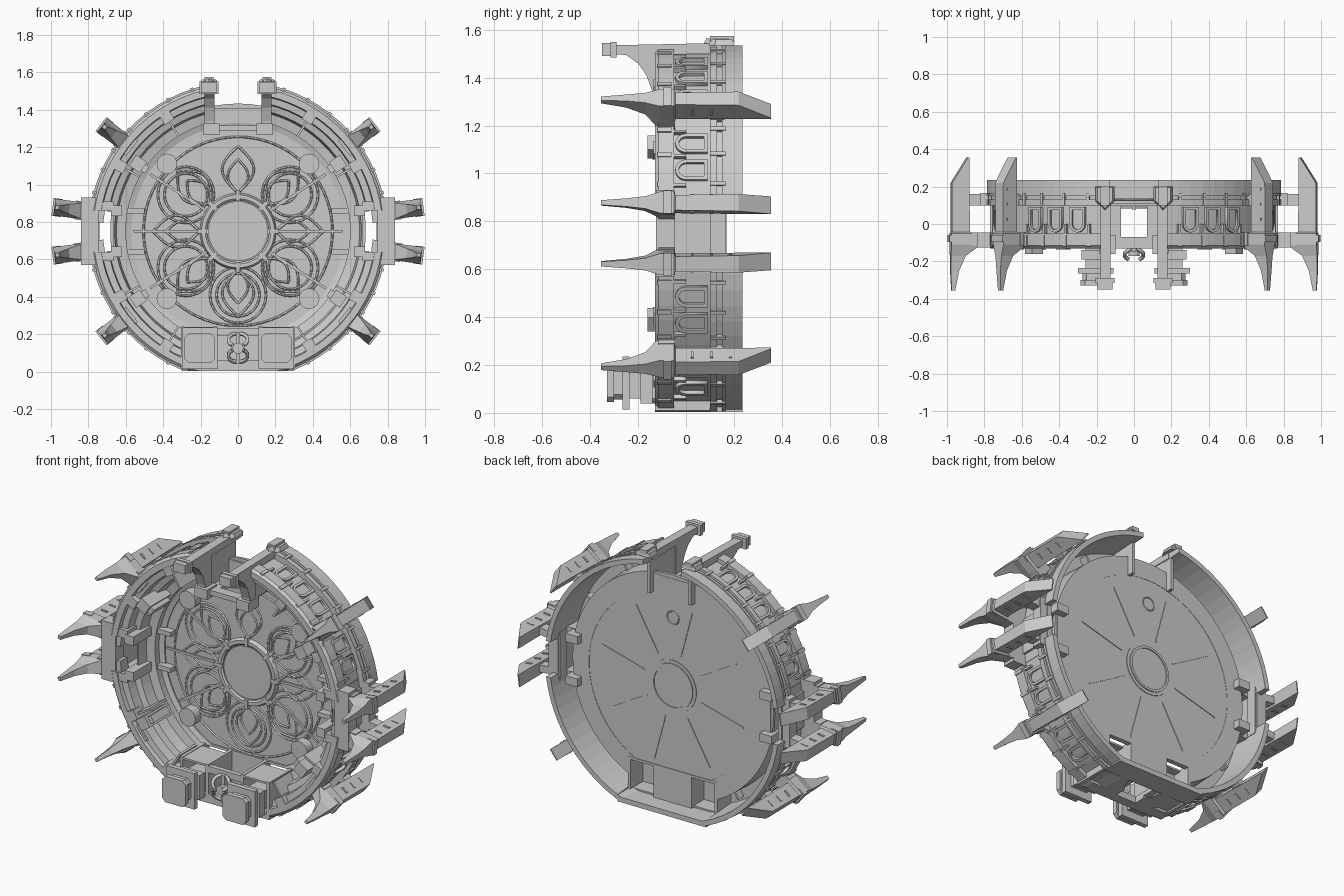
import bpy, bmesh, math
from mathutils import Matrix, Vector

if "Cube" in bpy.data.objects:
    bpy.data.objects.remove(bpy.data.objects["Cube"])

CZ = 0.75  # height of the ring axis


def polar(deg, r, y, t=0.0):
    a = math.radians(deg)
    return Vector((r * math.cos(a) - t * math.sin(a), y, CZ + r * math.sin(a) + t * math.cos(a)))


def loft(bm, rings, closed=False):
    rows = [[bm.verts.new(p) for p in ring] for ring in rings]
    n = len(rows[0])
    pairs = list(zip(rows, rows[1:])) + ([(rows[-1], rows[0])] if closed else [])
    for a, b in pairs:
        for i in range(n):
            j = (i + 1) % n
            bm.faces.new((a[i], a[j], b[j], b[i]))
    if not closed:
        bm.faces.new(rows[0])
        bm.faces.new(rows[-1])


def box(bm, x0, x1, y0, y1, z0, z1):
    loft(bm, [[(x0, y, z0), (x1, y, z0), (x1, y, z1), (x0, y, z1)] for y in (y0, y1)])


def pbox(bm, deg, r0, r1, y0, y1, hw):
    loft(bm, [[polar(deg, r0, y, -hw), polar(deg, r1, y, -hw), polar(deg, r1, y, hw), polar(deg, r0, y, hw)]
              for y in (y0, y1)])


def sweep_x(bm, x0, x1, yz):
    loft(bm, [[(x, y, z) for y, z in yz] for x in (x0, x1)])


def disc(bm, cx, cz, r, y0, y1, n=32):
    loft(bm, [[(cx + r * math.cos(math.tau * i / n), y, cz + r * math.sin(math.tau * i / n)) for i in range(n)]
              for y in (y0, y1)])


def done(name, bm):
    bmesh.ops.recalc_face_normals(bm, faces=bm.faces)
    me = bpy.data.meshes.new(name)
    bm.to_mesh(me)
    bm.free()
    ob = bpy.data.objects.new(name, me)
    bpy.context.collection.objects.link(ob)
    return ob


def cut(ob, cutters):
    for c in cutters:
        m = ob.modifiers.new("cut", 'BOOLEAN')
        m.operation, m.solver, m.object = 'DIFFERENCE', 'EXACT', c


def cutter(name, *dims):
    bm = bmesh.new()
    box(bm, *dims)
    ob = done(name, bm)
    ob.hide_render = True
    ob.hide_set(True)
    return ob


def lathe(bm, prof, n=72):
    loft(bm, [[polar(360 * (i + .5) / n, r, y) for r, y in prof] for i in range(n)], closed=True)


def wire(name, lines, depth):
    cu = bpy.data.curves.new(name, 'CURVE')
    cu.dimensions, cu.bevel_depth, cu.bevel_resolution = '3D', depth, 0
    for pts, cyc in lines:
        s = cu.splines.new('POLY')
        s.points.add(len(pts) - 1)
        for p, q in zip(s.points, pts):
            p.co = (*q, 1)
        s.use_cyclic_u = cyc
    ob = bpy.data.objects.new(name, cu)
    bpy.context.collection.objects.link(ob)
    return ob


# main ring, cut by the top notch, side windows, bottom bay and flat base
bm = bmesh.new()
lathe(bm, [(.775, -.13), (.79, -.115), (.79, -.05), (.765, -.05), (.765, .10), (.80, .10), (.80, .13), (.785, .13),
           (.785, .15), (.80, .15), (.80, .166), (.795, .166), (.795, .235), (.765, .235), (.75, .0), (.69, .0),
           (.685, .128), (.57, .128), (.57, .10), (.60, .09), (.60, .05), (.65, .04), (.66, -.03), (.695, -.04),
           (.70, -.10), (.735, -.105), (.74, -.13)])
ring = done("main_ring", bm)
cuts = [cutter("cut_top_front", -.13, .13, -.3, .097, 1.2, 1.8),
        cutter("cut_top", -.129, .129, -.31, .4, 1.41, 1.81),
        cutter("cut_left", -.95, -.665, -.32, .41, .64, .86),
        cutter("cut_right", .665, .95, -.32, .41, .64, .86),
        cutter("cut_bay", -.3, .3, -.33, .42, .045, .235),
        cutter("cut_floor", -.07, .07, -.07, .095, -.3, .2),
        cutter("cut_base", -1.1, 1.1, -.5, .5, -.5, .004)]
cut(ring, cuts)

# disc door with central boss on both sides
bm = bmesh.new()
disc(bm, 0, CZ, .683, .108, .126, 72)
door = done("door_disc", bm)
cut(door, [cuts[4]])
bm = bmesh.new()
disc(bm, 0, CZ, .16, .092, .13, 40)
lathe(bm, [(.165, .09), (.175, .082), (.195, .082), (.205, .11), (.165, .11)], 40)
lathe(bm, [(.125, .12), (.14, .12), (.14, .136), (.125, .136)], 40)
for k in range(8):
    pbox(bm, 45 * k, .165, .22, .078, .11, .011)
    pbox(bm, 45 * k + 15, .2, .5, .122, .13, .004)
for deg in (0, 33, 147, 180, 213, 327):
    pbox(bm, deg, .2, .56, .099, .11, .007)
for sx in (-1, 1):
    for sz in (-1, 1):
        disc(bm, sx * .38, CZ + sz * .36, .055, .05, .11, 20)
done("door_boss_and_spokes", bm)

# low flower tracery on the door
lines = []
for k in range(8):
    for s in (-1, 1):
        for reach, wide in ((.25, .085), (.18, .055)):
            lines.append(([polar(45 * k, .205 + reach * i / 12, .106, s * wide * math.sin(math.pi * i / 12))
                           for i in range(13)], False))
for deg in (35, 145, 215, 270, 325):
    for q in (.15, .115):
        c = polar(deg, .34, .106)
        lines.append(([c + Vector((q * math.cos(math.tau * i / 28), 0, q * math.sin(math.tau * i / 28)))
                       for i in range(28)], True))
lines.append(([polar(5 * i, .505, .106) for i in range(72)], True))
wire("door_tracery", lines, .006)
c = polar(90, .42, .127)
wire("door_rear_ring", [([c + Vector((.04 * math.cos(i * .3927), 0, .04 * math.sin(i * .3927)))
                          for i in range(16)], True)], .004)

# arched window frames around the wall
for q in (20, 29, 47, 57, 67):
    for deg in (q, 180 - q, -q, 180 + q):
        if q == 67 and math.sin(math.radians(deg)) < 0:
            continue
        cu = bpy.data.curves.new("arched_window", 'CURVE')
        cu.dimensions, cu.fill_mode, cu.extrude = '2D', 'BOTH', .012
        for w, base in ((.045, -.09), (.03, -.076)):
            pts = [(w, base)] + [(w * math.cos(math.pi * i / 8), w * math.sin(math.pi * i / 8)) for i in range(9)]
            pts.append((-w, base))
            s = cu.splines.new('POLY')
            s.points.add(len(pts) - 1)
            for p, (u, v) in zip(s.points, pts):
                p.co = (u, v, 0, 1)
            s.use_cyclic_u = True
        ob = bpy.data.objects.new("arched_window", cu)
        bpy.context.collection.objects.link(ob)
        a = math.radians(deg)
        ob.matrix_world = Matrix.Translation(polar(deg, .768, 0)) @ Matrix((
            (-math.sin(a), 0, math.cos(a), 0), (0, -1, 0, 0), (math.cos(a), 0, math.sin(a), 0), (0, 0, 0, 1)))

# wall ribs, rim teeth and raised front plates
bm = bmesh.new()
for q in (15, 24.5, 33, 43, 52, 62, 72):
    for deg in (q, 180 - q, -q, 180 + q):
        if q == 72 and math.sin(math.radians(deg)) < 0:
            continue
        pbox(bm, deg, .75, .785, -.05, .0, .006)
        pbox(bm, deg, .79, .806, .10, .166, .008)
        pbox(bm, deg, .77, .795, -.12, -.06, .010)
for q in (29, 58):
    for deg in (q, 180 - q, -q, 180 + q):
        pbox(bm, deg, .60, .735, -.112, .05, .006)
        pbox(bm, deg, .69, .74, -.135, -.06, .03)
done("ribs_and_teeth", bm)

# tapered fins: lofted along y as (y, inner r, outer r, half width)
FIN = [(-.355, .965, .985, .010), (-.25, .945, .99, .017), (-.17, .91, .99, .026), (-.11, .83, .99, .045),
       (-.05, .83, .99, .045), (-.044, .888, .985, .032), (.22, .893, .985, .036), (.355, .893, .900, .037)]
for q, off in ((7.5, 0), (38, -.07)):
    for deg in (q, 180 - q, -q, 180 + q):
        bm = bmesh.new()
        loft(bm, [[polar(deg, a + off, y, -w), polar(deg, b + off, y, -w), polar(deg, b + off, y, w),
                   polar(deg, a + off, y, w)] for y, a, b, w in FIN])
        pbox(bm, deg, .72, .88 + off, -.115, -.045, .05)
        pbox(bm, deg, .76, .91 + off, .10, .16, .022)
        pbox(bm, deg, .95 + off, 1.0 + off, -.095, -.06, .048)
        for y in (.02, .1, .18):
            pbox(bm, deg, .92 + off, .96 + off, y, y + .012, .039)
        done("fin", bm)

# side yokes with window panels and inner brackets
for sx in (-1, 1):
    bm = bmesh.new()

    def sbox(x0, x1, *r):
        box(bm, min(sx * x0, sx * x1), max(sx * x0, sx * x1), *r)

    sbox(.745, .84, -.125, -.045, .57, .93)
    sbox(.74, .82, .10, .165, .60, .90)
    sbox(.75, .77, -.05, .17, .64, .86)
    for s in (-1, 1):
        sbox(.665, .75, -.125, .10, CZ + s * .135 - .025, CZ + s * .135 + .025)
        sbox(.62, .68, -.13, .05, CZ + s * .11 - .028, CZ + s * .11 + .028)
        sbox(.50, .64, .06, .11, CZ + s * .11 - .014, CZ + s * .11 + .014)
        sbox(.62, .70, .10, .17, CZ + s * .13 - .025, CZ + s * .13 + .025)
        deg = s * 34 if sx > 0 else 180 - s * 34
        pbox(bm, deg, .61, .68, -.16, .05, .035)
        pbox(bm, deg, .585, .62, -.14, .02, .022)
    done("side_yoke", bm)

# top posts: overhanging beam with curved gusset, head, pad and notch wall
for sx in (-1, 1):
    bm = bmesh.new()
    sweep_x(bm, sx * .125, sx * .18, [(-.33, 1.535), (-.33, 1.50), (-.25, 1.495), (-.20, 1.46), (-.165, 1.41),
                                      (-.14, 1.34), (-.13, 1.27), (-.08, 1.27), (-.08, 1.5), (.15, 1.5), (.15, 1.545)])
    a, b = sorted((sx * .105, sx * .205))
    box(bm, a, b, -.315, -.29, 1.485, 1.55)
    box(bm, a + .01, b - .01, -.35, -.315, 1.49, 1.545)
    loft(bm, [[(a, .12, 1.535), (a, .2, 1.535), (b, .2, 1.535), (b, .12, 1.535), (sx * .155, .07, 1.535)],
              [(a + .01, .125, 1.56), (a + .01, .195, 1.56), (b - .01, .195, 1.56), (b - .01, .125, 1.56),
               (sx * .155, .085, 1.565)]])
    box(bm, sx * .155 - .025, sx * .155 + .025, .1, .2, 1.55, 1.575)
    a, b = sorted((sx * .13, sx * .15))
    box(bm, a, b, -.11, .165, 1.30, 1.53)
    a, b = sorted((sx * .10, sx * .185))
    box(bm, a, b, -.16, -.06, 1.265, 1.325)
    a, b = sorted((sx * .07, sx * .135))
    box(bm, a, b, -.09, .11, 1.285, 1.315)
    done("top_post", bm)
bm = bmesh.new()
box(bm, -.11, .11, -.13, -.07, 1.285, 1.315)
done("top_crossbeam", bm)

# bottom bay: centre panel, sills, frames and padded clamps
bm = bmesh.new()
box(bm, -.125, .125, .10, .13, .01, .24)
box(bm, -.11, .11, -.13, -.10, .02, .06)
box(bm, -.11, .11, -.13, -.10, .19, .23)
box(bm, -.30, .30, .10, .13, .225, .24)
box(bm, -.30, .30, .10, .235, .004, .035)
box(bm, -.30, .30, -.13, -.075, .01, .045)
for sx in (-1, 1):
    box(bm, sx * .185 - .115, sx * .185 + .115, -.08, .11, .02, .045)
done("bay_panel", bm)
for sx in (-1, 1):
    bm = bmesh.new()
    cx = sx * .205
    for x in (.12, .295):
        box(bm, sx * x - .01, sx * x + .01, -.13, .13, .01, .24)
    box(bm, cx - .09, cx + .09, -.13, .06, .225, .237)
    box(bm, cx - .085, cx + .085, -.01, .01, .04, .23)
    box(bm, cx - .055, cx + .055, -.24, 0, .06, .17)
    box(bm, cx - .075, cx + .075, -.19, -.14, .04, .19)
    box(bm, cx - .095, cx + .095, -.265, -.235, .015, .235)
    for y0, y1, h in ((-.30, -.26, .07), (-.33, -.30, .08)):
        k = h - .022
        loft(bm, [[(cx + u, y, .125 + v) for u, v in ((-k, -h), (k, -h), (h, -k), (h, k), (k, h), (-k, h), (-h, k),
                                                      (-h, -k))] for y in (y0, y1)])
    done("bay_clamp", bm)

# curved pincers in the middle of the bay
lines = []
for sx in (-1, 1):
    for zc, s in ((.17, 1), (.085, -1)):
        lines.append(([(sx * (.012 + .04 * math.sin(t * .45)), -.13 - .01 * t,
                        zc + s * .032 * math.cos(t * .45)) for t in range(7)], False))
wire("bay_pincers", lines, .011)
bm = bmesh.new()
disc(bm, 0, .125, .03, -.17, -.10, 12)
box(bm, -.012, .012, -.15, -.10, .04, .21)
done("pincer_hub", bm)
